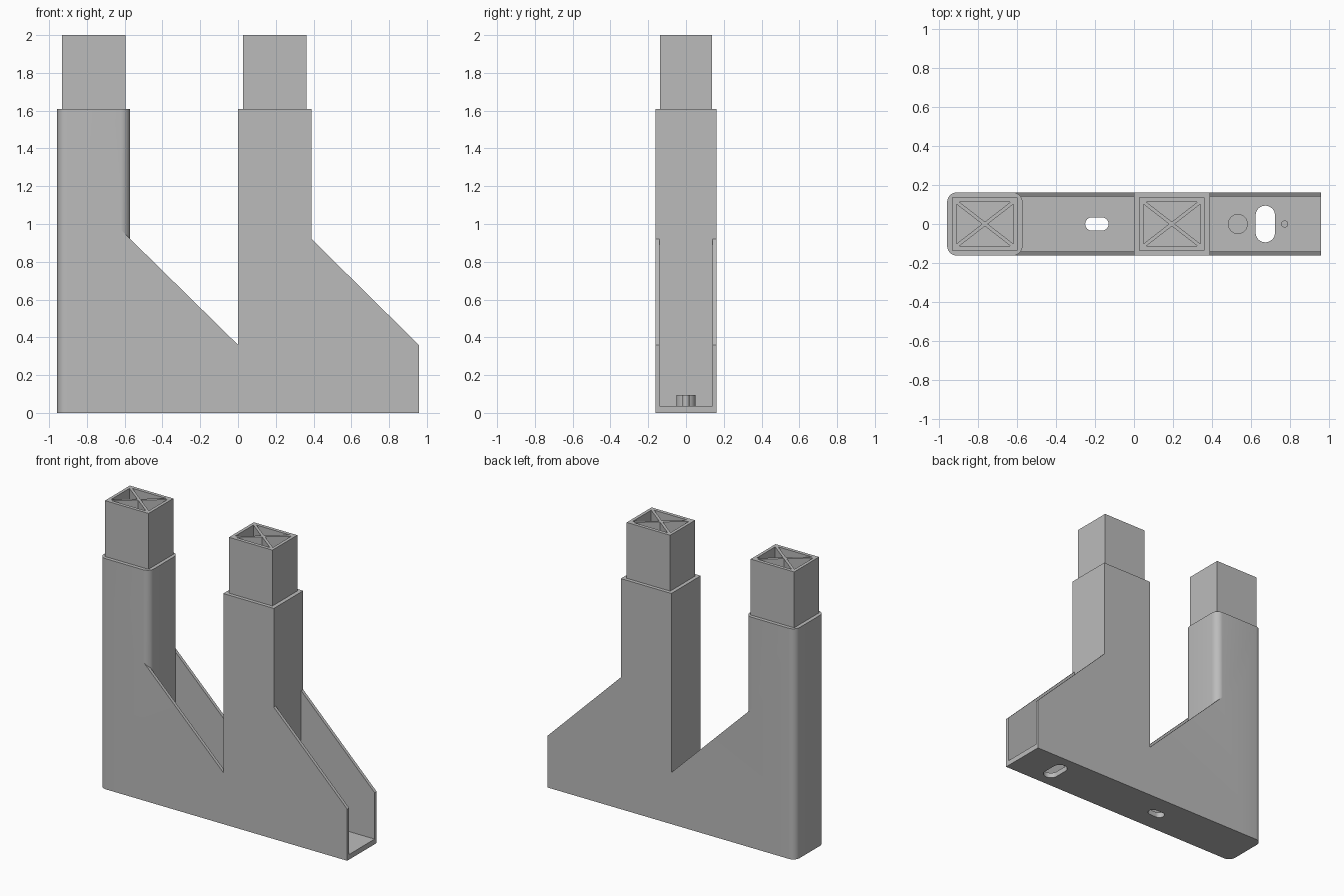
import bpy, bmesh, math

if "Cube" in bpy.data.objects:
    bpy.data.objects.remove(bpy.data.objects["Cube"])

grey = bpy.data.materials.new("plain grey")
grey.diffuse_color = (0.5, 0.5, 0.5, 1)
grey.use_nodes = True
grey.node_tree.nodes["Principled BSDF"].inputs["Base Color"].default_value = grey.diffuse_color
W = 0.162          # half depth of the bracket
WALL = 0.022       # side wall thickness
FLOOR = 0.036      # floor thickness
SHOULDER, TOP = 1.61, 2.0


def prism(name, pts, a, b, axis="z"):
    """Extrude a closed outline from a to b along z (or along y for x/z outlines)."""
    bm = bmesh.new()
    at = (lambda p, t: (p[0], p[1], t)) if axis == "z" else (lambda p, t: (p[0], t, p[1]))
    lo = [bm.verts.new(at(p, a)) for p in pts]
    hi = [bm.verts.new(at(p, b)) for p in pts]
    bm.faces.new(lo)
    bm.faces.new(hi)
    for i in range(len(pts)):
        j = (i + 1) % len(pts)
        bm.faces.new((lo[i], lo[j], hi[j], hi[i]))
    bmesh.ops.recalc_face_normals(bm, faces=bm.faces)
    me = bpy.data.meshes.new(name)
    bm.to_mesh(me)
    bm.free()
    me.materials.append(grey)
    ob = bpy.data.objects.new(name, me)
    bpy.context.collection.objects.link(ob)
    return ob


def rounded(x0, x1, y0, y1, r, n=8):
    """Rounded rectangle outline; a radius of half the width gives a slot or circle."""
    pts = []
    for k, (cx, cy) in enumerate(((x1 - r, y1 - r), (x0 + r, y1 - r), (x0 + r, y0 + r), (x1 - r, y0 + r))):
        for i in range(n + 1):
            a = math.pi / 2 * (k + i / n)
            p = (cx + r * math.cos(a), cy + r * math.sin(a))
            if not pts or math.dist(p, pts[-1]) > 1e-5:
                pts.append(p)
    if math.dist(pts[0], pts[-1]) < 1e-5:
        pts.pop()
    return pts


def rect(x0, x1, y0, y1):
    return [(x0, y0), (x1, y0), (x1, y1), (x0, y1)]


def combine(ob, other, op):
    mod = ob.modifiers.new("combine", "BOOLEAN")
    mod.operation, mod.solver, mod.object = op, "EXACT", other
    bpy.context.view_layer.objects.active = ob
    bpy.ops.object.modifier_apply(modifier=mod.name)
    bpy.data.objects.remove(other)


# Base: sloped side profile with the second post rising from it
body = prism("bracket_body", [
    (-0.80, 0), (0.957, 0), (0.957, 0.36), (0.39, 0.92), (0.39, SHOULDER),
    (0, SHOULDER), (0, 0.36), (-0.80, 1.146)], -W, W, "y")

# Open channels between the side walls
for x0, x1 in ((-0.70, 0), (0.39, 1.1)):
    combine(body, prism("channel_cutter", rect(x0, x1, WALL - W, W - WALL), FLOOR, 1.3), "DIFFERENCE")

# First post with rounded corners
combine(body, prism("rounded_post", rounded(-0.957, -0.571, -W, W, 0.05), 0, SHOULDER), "UNION")

# Slotted holes through the floor
for x0, x1, h in ((-0.25, -0.13, 0.034), (0.623, 0.722, 0.094)):
    r = min((x1 - x0) / 2, h)
    combine(body, prism("slot_cutter", rounded(x0, x1, -h, h, r), -0.1, 0.2), "DIFFERENCE")

# Round bosses on the floor
for x, r in ((0.532, 0.051), (0.772, 0.018)):
    combine(body, prism("boss", rounded(x - r, x + r, -r, r, r), 0.02, 0.095), "UNION")

# Narrower plugs on both posts, hollowed by four pockets that leave a cross rib
for cx in (-0.7635, 0.194):
    hx, hy = 0.168, 0.137
    combine(body, prism("plug", rect(cx - hx, cx + hx, -hy, hy), SHOULDER - 0.1, TOP), "UNION")
    px, py, rib = hx - 0.022, hy - 0.024, 0.009
    ln = math.hypot(px, py)
    gx, gy = rib * ln / py, rib * ln / px     # rib offsets along x and y
    for s in (-1, 1):
        side = [(cx + s * px, py - gy), (cx + s * px, gy - py), (cx + s * gx, 0)]
        end = [(cx + px - gx, s * py), (cx - px + gx, s * py), (cx, s * gy)]
        for tri in (side, end):
            combine(body, prism("pocket_cutter", tri, SHOULDER, TOP + 0.1), "DIFFERENCE")

# Smooth the rounded corners only
bpy.ops.object.select_all(action="DESELECT")
body.select_set(True)
bpy.context.view_layer.objects.active = body
bpy.ops.object.shade_smooth_by_angle(angle=math.radians(30))
